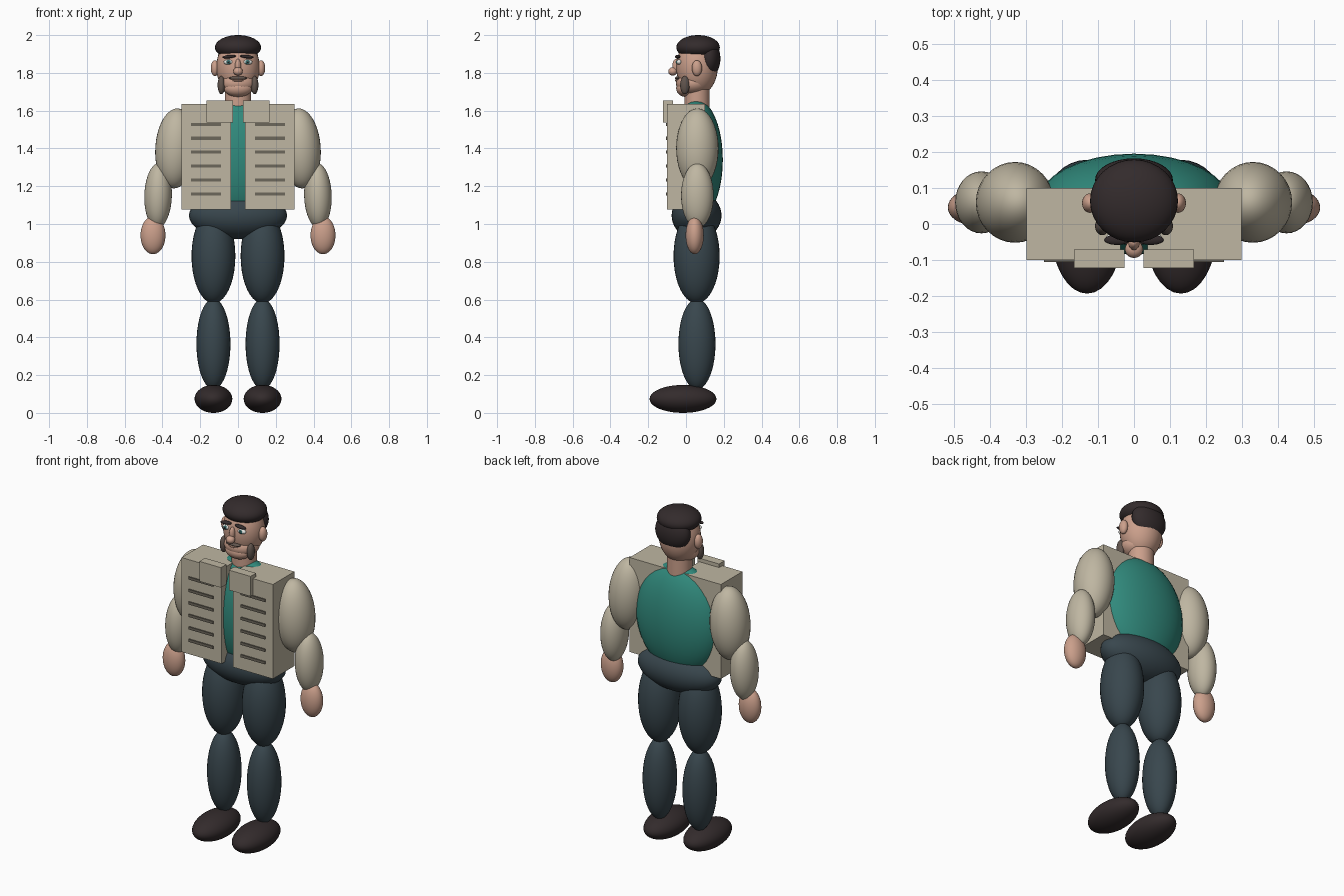
import bpy

cube = bpy.data.objects.get("Cube")
if cube:
    bpy.data.objects.remove(cube, do_unlink=True)


def material(name, r, g, b):
    m = bpy.data.materials.new(name)
    m.use_nodes = True
    m.diffuse_color = (r, g, b, 1)
    bsdf = next(n for n in m.node_tree.nodes if n.type == "BSDF_PRINCIPLED")
    bsdf.inputs["Base Color"].default_value = (r, g, b, 1)
    bsdf.inputs["Roughness"].default_value = 0.8
    return m


khaki = material("khaki cloth", 0.52, 0.47, 0.36)
slot = material("dark khaki", 0.15, 0.135, 0.105)
teal = material("teal shirt", 0.03, 0.25, 0.20)
navy = material("slate trousers", 0.04, 0.062, 0.075)
dark = material("dark brown", 0.033, 0.024, 0.025)
skin = material("skin", 0.60, 0.35, 0.26)
grey = material("grey stubble", 0.12, 0.09, 0.075)
white = material("eye white", 0.80, 0.80, 0.76)
iris = material("eye iris", 0.03, 0.16, 0.16)


def finish(name, size, mat):
    ob = bpy.context.object
    ob.name = name
    ob.scale = size
    ob.data.materials.append(mat)
    return ob


def ball(name, loc, radii, mat, tilt=0.0):
    bpy.ops.mesh.primitive_uv_sphere_add(segments=32, ring_count=20, radius=1,
                                         location=loc, rotation=(0, tilt, 0))
    ob = finish(name, radii, mat)
    bpy.ops.object.shade_smooth()
    return ob


def box(name, low, high, mat):
    mid = [(a + b) / 2 for a, b in zip(low, high)]
    bpy.ops.mesh.primitive_cube_add(size=1, location=mid)
    return finish(name, [b - a for a, b in zip(low, high)], mat)


# Trunk
ball("torso", (0, 0.055, 1.34), (0.27, 0.14, 0.32), teal)
ball("hips", (0, 0.056, 1.045), (0.26, 0.132, 0.125), navy)

# Neck and head
bpy.ops.mesh.primitive_cylinder_add(vertices=32, radius=1, depth=1, location=(0, 0.058, 1.65))
finish("neck", (0.07, 0.067, 0.2), skin)
bpy.ops.object.shade_smooth_by_angle()
ball("head", (0, 0.058, 1.83), (0.115, 0.11, 0.15), skin)
ball("jaw", (0, 0.035, 1.745), (0.1, 0.088, 0.065), skin)
ball("chin", (0, -0.002, 1.718), (0.075, 0.05, 0.045), skin)
ball("hair_cap", (0, 0.064, 1.935), (0.122, 0.115, 0.065), dark)
ball("hair_back", (0, 0.122, 1.875), (0.108, 0.06, 0.098), dark)
ball("nose_bridge", (0, -0.052, 1.835), (0.016, 0.02, 0.04), skin)
ball("nose_tip", (0, -0.07, 1.808), (0.025, 0.024, 0.022), skin)
ball("moustache", (0, -0.043, 1.772), (0.048, 0.016, 0.010), grey)
ball("lower_lip", (0, -0.046, 1.760), (0.03, 0.012, 0.007), skin)

# Paired parts
for side, s in (("left", 1), ("right", -1)):
    # Face details
    ball(side + "_ear", (s * 0.122, 0.058, 1.825), (0.022, 0.027, 0.042), skin)
    ball(side + "_beard", (s * 0.088, -0.006, 1.735), (0.02, 0.025, 0.048), grey)
    ball(side + "_eye", (s * 0.05, -0.036, 1.857), (0.026, 0.014, 0.014), white)
    ball(side + "_iris", (s * 0.05, -0.047, 1.857), (0.011, 0.006, 0.011), iris)
    ball(side + "_pupil", (s * 0.05, -0.051, 1.857), (0.005, 0.004, 0.005), dark)
    ball(side + "_eyebrow", (s * 0.047, -0.044, 1.886), (0.036, 0.014, 0.009), dark, s * 0.1)

    # Arms
    ball(side + "_upper_arm", (s * 0.33, 0.06, 1.40), (0.108, 0.112, 0.212), khaki, s * -0.06)
    ball(side + "_forearm", (s * 0.423, 0.06, 1.15), (0.073, 0.086, 0.172), khaki, s * -0.03)
    ball(side + "_hand", (s * 0.45, 0.046, 0.94), (0.066, 0.048, 0.10), skin)

    # Legs
    ball(side + "_thigh", (s * 0.13, 0.056, 0.83), (0.116, 0.122, 0.25), navy)
    ball(side + "_shin", (s * 0.13, 0.058, 0.365), (0.09, 0.098, 0.24), navy)
    ball(side + "_shoe", (s * 0.13, -0.016, 0.074), (0.1, 0.177, 0.074), dark)

    # Open vest with lapel and slotted front
    def panel(name, x0, x1, y0, y1, z0, z1, mat):
        a, b = sorted((s * x0, s * x1))
        return box(side + name, (a, y0, z0), (b, y1, z1), mat)

    panel("_vest", 0.037, 0.298, -0.1, 0.1, 1.077, 1.634, khaki)
    panel("_lapel", 0.026, 0.167, -0.122, -0.07, 1.537, 1.655, khaki)
    for i in range(6):
        z = 1.16 + i * 0.0735
        panel("_vest_slot_%d" % (i + 1), 0.09, 0.249, -0.106, -0.098, z - 0.008, z + 0.008, slot)
